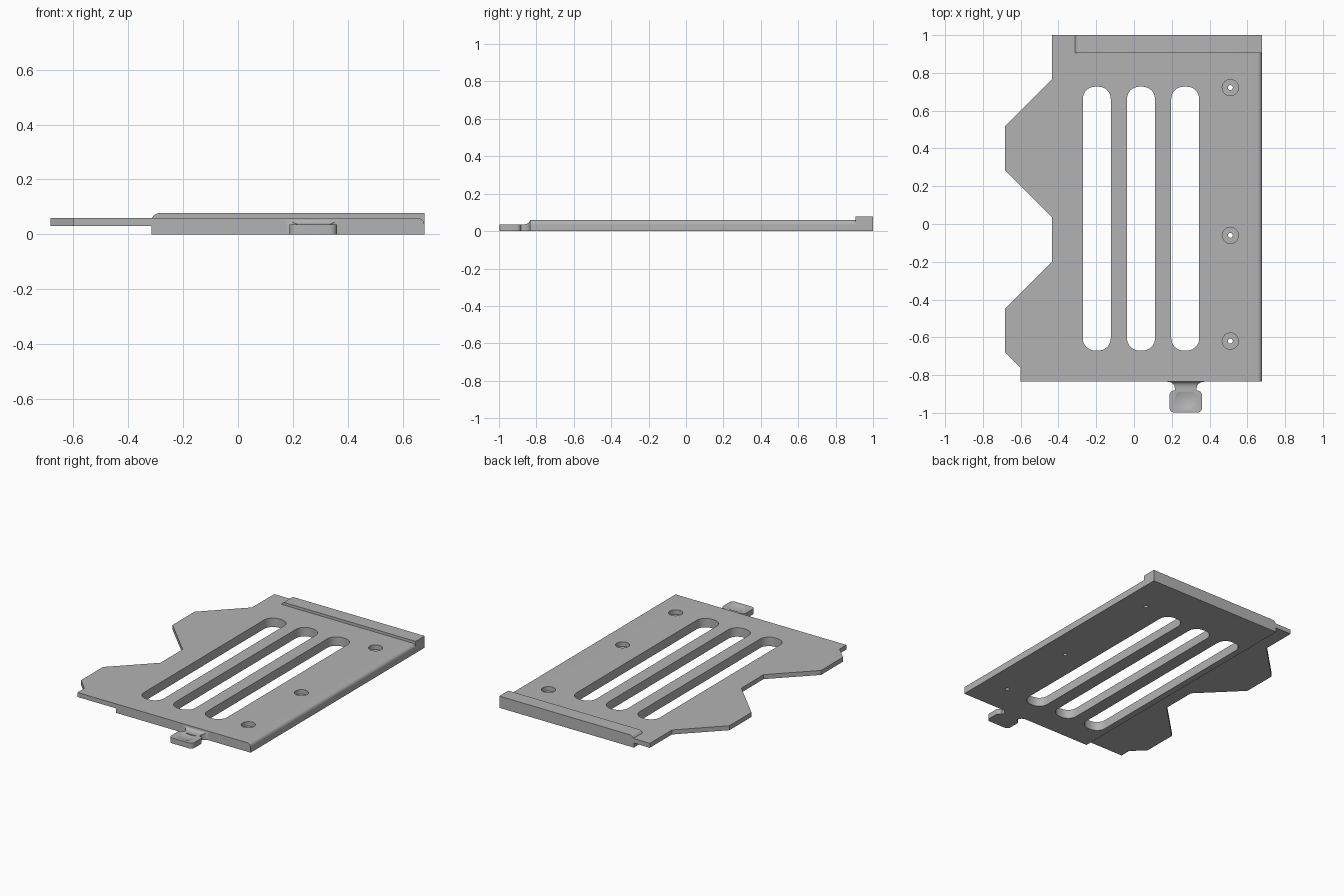
import bpy, bmesh, math
from mathutils import Vector

if "Cube" in bpy.data.objects:
    bpy.data.objects.remove(bpy.data.objects["Cube"])

grey = bpy.data.materials.new("plain grey")
grey.diffuse_color = (0.45, 0.45, 0.45, 1)
grey.use_nodes = True
grey.node_tree.nodes["Principled BSDF"].inputs["Base Color"].default_value = grey.diffuse_color


def make(name, bm):
    bmesh.ops.recalc_face_normals(bm, faces=bm.faces)
    mesh = bpy.data.meshes.new(name)
    bm.to_mesh(mesh)
    bm.free()
    obj = bpy.data.objects.new(name, mesh)
    bpy.context.collection.objects.link(obj)
    mesh.materials.append(grey)
    return obj


def prism(name, pts, lo, hi, axis="z"):
    """Extrude a 2D outline along z (xy points) or y (xz points)."""
    bm = bmesh.new()
    place = (lambda p, t: (p[0], p[1], t)) if axis == "z" else (lambda p, t: (p[0], t, p[1]))
    face = bm.faces.new([bm.verts.new(place(p, lo)) for p in pts])
    ext = bmesh.ops.extrude_face_region(bm, geom=[face])
    move = Vector(place((0, 0), hi - lo))
    bmesh.ops.translate(bm, vec=move, verts=[v for v in ext["geom"] if isinstance(v, bmesh.types.BMVert)])
    return make(name, bm)


def arc(cx, cy, r, a0, a1, n=8):
    return [(cx + r * math.cos(math.radians(a0 + (a1 - a0) * i / n)),
             cy + r * math.sin(math.radians(a0 + (a1 - a0) * i / n))) for i in range(n + 1)]


def rounded(x0, x1, y0, y1, r):
    return (arc(x1 - r, y1 - r, r, 0, 90) + arc(x0 + r, y1 - r, r, 90, 180)
            + arc(x0 + r, y0 + r, r, 180, 270) + arc(x1 - r, y0 + r, r, 270, 360))


def combine(target, tool, op):
    mod = target.modifiers.new("cut", "BOOLEAN")
    mod.operation, mod.solver, mod.object = op, "EXACT", tool
    bpy.context.view_layer.objects.active = target
    bpy.ops.object.modifier_apply(modifier=mod.name)
    bpy.data.objects.remove(tool)


# Main plate: stepped section with a rounded right edge
section = ([(-0.75, 0.03), (-0.315, 0.03), (-0.315, 0), (0.678, 0)]
           + arc(0.653, 0.035, 0.025, 0, 90) + [(-0.75, 0.06)])
plate = prism("mounting_plate", section, -0.835, 1.0, "y")

# Trim the thin left flange to its toothed outline
outline = [(0.8, 1.1), (-0.433, 1.1), (-0.433, 0.767), (-0.683, 0.517), (-0.683, 0.285),
           (-0.433, 0.035), (-0.433, -0.2), (-0.683, -0.448), (-0.683, -0.68),
           (-0.6, -0.763), (-0.6, -0.9), (0.8, -0.9)]
combine(plate, prism("outline_cutter", outline, -0.1, 0.2), "INTERSECT")

# Raised rear lip with a rounded left end
lip = [(0.678, 0), (0.678, 0.078)] + arc(-0.285, 0.048, 0.03, 90, 180) + [(-0.315, 0)]
combine(plate, prism("rear_lip", lip, 0.905, 1.0, "y"), "UNION")

# Three long slots
for x in (-0.197, 0.037, 0.271):
    slot = rounded(x - 0.074, x + 0.074, -0.67, 0.727, 0.065)
    combine(plate, prism("slot_cutter", slot, -0.1, 0.2), "DIFFERENCE")

# Counterbored screw holes
for y in (-0.62, -0.06, 0.722):
    for r, z in ((0.043, 0.03), (0.013, -0.1)):
        ring = arc(0.51, y, r, 0, 360, 32)[:-1]
        combine(plate, prism("hole_cutter", ring, z, 0.2), "DIFFERENCE")

# Front tab: rounded pad with a shallow dished thumb rest
tab = prism("front_tab", rounded(0.188, 0.36, -0.998, -0.882, 0.025), 0, 0.036)
bm = bmesh.new()
bmesh.ops.create_uvsphere(bm, u_segments=32, v_segments=64, radius=0.16)
bmesh.ops.translate(bm, vec=(0.274, -0.925, 0.036 + 0.150), verts=bm.verts)
combine(tab, make("dish_cutter", bm), "DIFFERENCE")

# Neck flaring up and outwards into the plate
bm = bmesh.new()
rows = []
for y, grow in [(-0.89, 0)] + [(-0.868 + 0.033 * math.sin(a), 1 - math.cos(a))
                               for a in (math.pi / 2 * i / 8 for i in range(9))]:
    w, h = 0.058 + 0.04 * grow, 0.036 + 0.02 * grow
    rows.append([bm.verts.new((0.274 + x, y, z)) for x, z in ((-w, 0), (w, 0), (w, h), (-w, h))])
for a, b in zip(rows, rows[1:]):
    for i in range(4):
        j = (i + 1) % 4
        bm.faces.new((a[i], a[j], b[j], b[i]))
bm.faces.new(rows[0])
bm.faces.new(rows[-1])
combine(tab, make("neck", bm), "UNION")

# Smooth the curved surfaces, keep edges sharp
for obj in (plate, tab):
    bpy.ops.object.select_all(action="DESELECT")
    obj.select_set(True)
    bpy.context.view_layer.objects.active = obj
    bpy.ops.object.shade_smooth_by_angle(angle=math.radians(30))
